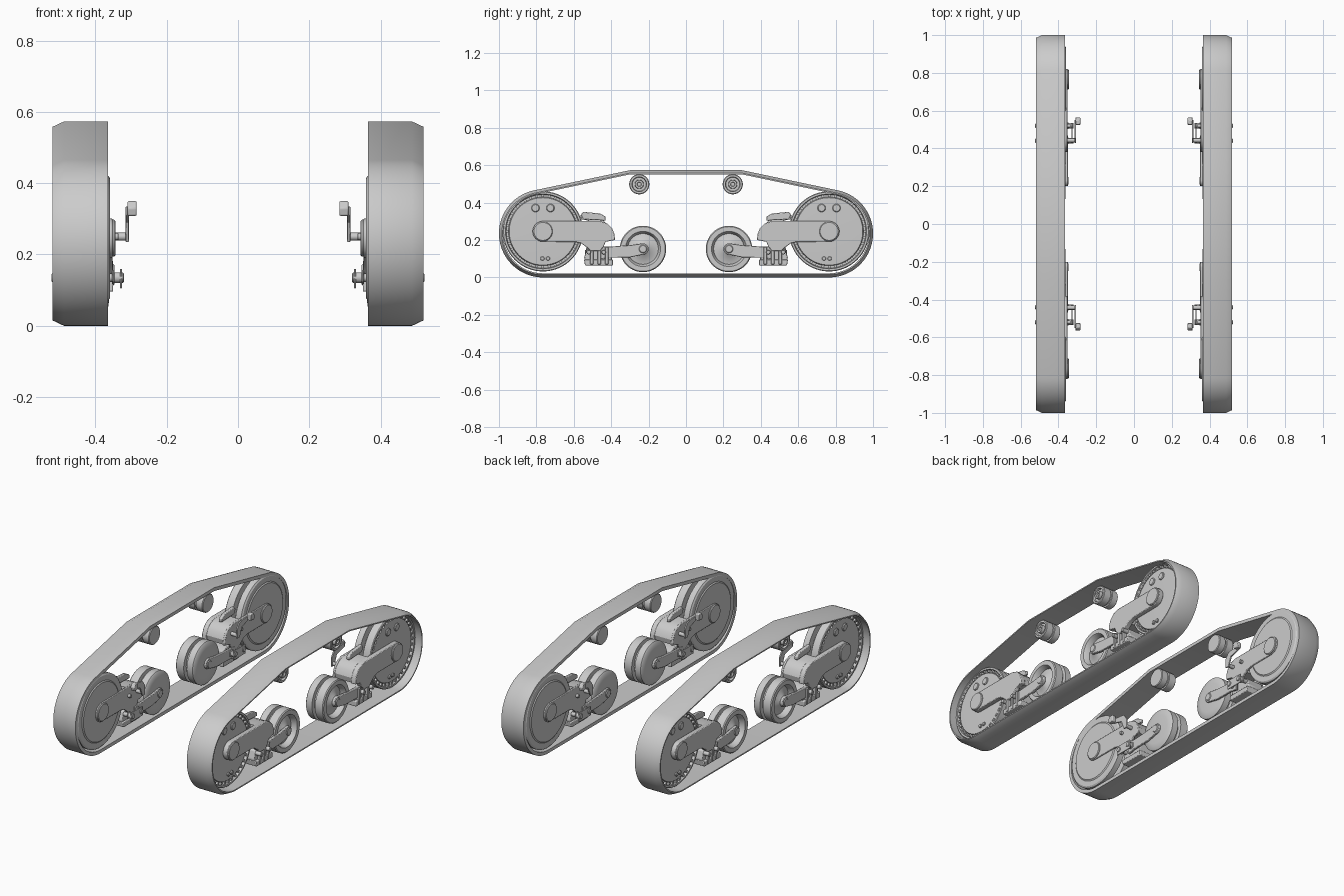
import bpy, bmesh, math
from mathutils import Vector, Matrix

cube = bpy.data.objects.get("Cube")
if cube:
    bpy.data.objects.remove(cube, do_unlink=True)

grey = bpy.data.materials.new("plain_grey")
grey.use_nodes = True
grey.diffuse_color = (0.6, 0.6, 0.6, 1)
grey.node_tree.nodes["Principled BSDF"].inputs["Base Color"].default_value = (0.6, 0.6, 0.6, 1)


def finish(name, bm, both_ends=True, bevel=0):
    """Turn a bmesh into a shaded object, mirrored to the other track and end."""
    bmesh.ops.remove_doubles(bm, verts=bm.verts, dist=0.0001)
    bmesh.ops.recalc_face_normals(bm, faces=bm.faces)
    mesh = bpy.data.meshes.new(name)
    bm.to_mesh(mesh)
    bm.free()
    mesh.materials.append(grey)
    mesh.shade_smooth()
    mesh.set_sharp_from_angle(angle=math.radians(32))
    obj = bpy.data.objects.new(name, mesh)
    bpy.context.collection.objects.link(obj)
    if bevel:
        mod = obj.modifiers.new("bevel", 'BEVEL')
        mod.width, mod.segments, mod.limit_method = bevel, 2, 'ANGLE'
    mirror = obj.modifiers.new("mirror", 'MIRROR')
    mirror.use_axis = (True, both_ends, False)
    mirror.use_mirror_merge = False
    return obj


def lathe(name, y, z, profile, steps=56):
    """Spin an (x, radius) profile about the x direction through (y, z)."""
    bm = bmesh.new()
    verts = [bm.verts.new((x, y, z + r)) for x, r in profile]
    edges = [bm.edges.new(pair) for pair in zip(verts, verts[1:])]
    bmesh.ops.spin(bm, geom=verts + edges, cent=(0, y, z), axis=(1, 0, 0),
                   angle=math.tau, steps=steps)
    return finish(name, bm)


def pin(name, y, z, r, x0, x1, steps=20):
    c = min(0.2 * r, 0.004)
    lathe(name, y, z, [(x0, 0), (x0, r - c), (x0 + c, r), (x1 - c, r), (x1, r - c), (x1, 0)], steps)


def plate(name, outline, x0, x1, bevel=0.004):
    """Extrude a (y, z) outline between two x positions."""
    bm = bmesh.new()
    face = bm.faces.new([bm.verts.new((x0, y, z)) for y, z in outline])
    out = bmesh.ops.extrude_face_region(bm, geom=[face])
    bmesh.ops.translate(bm, vec=(x1 - x0, 0, 0),
                        verts=[v for v in out["geom"] if isinstance(v, bmesh.types.BMVert)])
    return finish(name, bm, bevel=bevel)


def block(name, x, y, z, bevel=0.006):
    plate(name, [(y[0], z[0]), (y[1], z[0]), (y[1], z[1]), (y[0], z[1])], x[0], x[1], bevel)


def arc(y, z, r, start, end, n):
    angles = [math.radians(start + (end - start) * i / n) for i in range(n + 1)]
    return [(y + r * math.cos(a), z + r * math.sin(a)) for a in angles]


WY, WZ = 0.765, 0.246      # large wheel centre
RY, RZ = 0.23, 0.152       # small road wheel centre

# Continuous belt: flat bottom, round ends, raised flat top, chamfered outer edge
R = 0.235
top = Vector((0.3, 0.573))
to_top = top - Vector((WY, R))
tangent = math.degrees(math.atan2(to_top.y, to_top.x) - math.acos(R / to_top.length))
half = arc(WY, R, R, -90, tangent, 40) + [tuple(top)]
path = [Vector(p) for p in half + [(-y, z) for y, z in reversed(half)]]
section = [(0.365, 0), (0.488, 0), (0.52, 0.015), (0.52, 0.022), (0.365, 0.02)]
bm = bmesh.new()
rings = []
for i, p in enumerate(path):
    a = (p - path[i - 1]).normalized()
    b = (path[(i + 1) % len(path)] - p).normalized()
    t = (a + b).normalized()
    inward = Vector((-t.y, t.x))
    rings.append([bm.verts.new((x, *(p + inward * d))) for x, d in section])
for i, ring in enumerate(rings):
    prev = rings[i - 1]
    for j in range(len(section)):
        bm.faces.new((prev[j - 1], prev[j], ring[j], ring[j - 1]))
finish("track_belt", bm, both_ends=False)

# Large end wheel: two rims with a groove, flush inner disc, recessed outer disc
lathe("end_wheel", WY, WZ, [
    (0.359, 0), (0.359, 0.168), (0.364, 0.175), (0.364, 0.205), (0.37, 0.214),
    (0.405, 0.214), (0.405, 0.175), (0.43, 0.175), (0.43, 0.214), (0.474, 0.214),
    (0.478, 0.21), (0.478, 0.2), (0.462, 0.196), (0.462, 0.184), (0.472, 0.18),
    (0.474, 0.12), (0.474, 0)], 72)

# Ring of teeth between rim and disc
bm = bmesh.new()
for i in range(36):
    turn = (Matrix.Translation((0.467, WY, WZ)) @ Matrix.Rotation(math.tau * i / 36, 4, 'X')
            @ Matrix.Translation((0, 0, 0.19)) @ Matrix.Diagonal((0.014, 0.014, 0.014, 1)))
    bmesh.ops.create_cube(bm, size=1, matrix=turn)
finish("wheel_teeth", bm)

# Wheel bolts
for dy in (0.04, -0.04):
    pin("wheel_boss", WY + dy, WZ + 0.125, 0.022, 0.465, 0.481)
for dy in (0.015, -0.015):
    pin("wheel_bolt", WY - 0.012 + dy, WZ - 0.145, 0.011, 0.465, 0.482)

# Swing arm: inner and outer plates joined by a wide housing
arm = arc(WY, WZ, 0.055, 90, -90, 16) + [
    (0.59, 0.19), (0.56, 0.182), (0.53, 0.16), (0.51, 0.14), (0.46, 0.14), (0.44, 0.165),
    (0.43, 0.19), (0.38, 0.2), (0.382, 0.23), (0.395, 0.262), (0.42, 0.288), (0.46, 0.301)]
plate("outer_arm", arm, 0.474, 0.504)
plate("inner_arm", arm, 0.352, 0.366, 0.003)
housing = [(0.53, 0.3), (0.54, 0.24), (0.53, 0.19), (0.39, 0.2),
           (0.384, 0.23), (0.397, 0.262), (0.422, 0.286), (0.46, 0.3)]
plate("arm_housing", housing, 0.36, 0.48, 0)
pin("outer_hub", WY, WZ, 0.052, 0.5, 0.512, 32)
pin("inner_hub", WY, WZ, 0.052, 0.344, 0.36, 32)

# Small road wheel: double rim with a cupped outer face and cone hub
lathe("road_wheel", RY, RZ, [
    (0.362, 0), (0.362, 0.085), (0.367, 0.118), (0.372, 0.124), (0.41, 0.124),
    (0.41, 0.1), (0.43, 0.1), (0.43, 0.124), (0.478, 0.124), (0.483, 0.119),
    (0.483, 0.094), (0.478, 0.09), (0.45, 0.082), (0.455, 0.055), (0.475, 0.025), (0.475, 0)])

# Links from the bracket to the road wheel axle
link = arc(RY, RZ, 0.03, 90, 270, 12) + [
    (0.3, 0.107), (0.42, 0.105), (0.47, 0.095), (0.47, 0.165), (0.4, 0.165), (0.3, 0.172)]
plate("outer_link", link, 0.474, 0.492, 0.003)
plate("inner_link", link, 0.35, 0.364, 0.003)
pin("road_axle", RY, RZ, 0.022, 0.346, 0.496)

# Suspension bracket with clamp ribs and bolts
bracket = [(0.395, 0.075), (0.41, 0.064), (0.52, 0.064), (0.54, 0.085), (0.545, 0.105),
           (0.53, 0.15), (0.5, 0.165), (0.43, 0.165), (0.4, 0.15)]
plate("bracket", bracket, 0.38, 0.485, 0.005)
plate("bracket_foot", [(0.39, 0.064), (0.54, 0.064), (0.545, 0.095), (0.39, 0.095)], 0.37, 0.5)
for y in (0.415, 0.455, 0.495):
    block("bracket_rib", (0.483, 0.503), (y, y + 0.018), (0.07, 0.162), 0.003)
for y in (0.44, 0.52):
    pin("bracket_bolt", y, 0.135, 0.012, 0.335, 0.523)
    pin("bracket_nut", y, 0.135, 0.022, 0.346, 0.353, 6)
block("bracket_tab", (0.325, 0.331), (0.425, 0.535), (0.105, 0.16), 0.002)
for y in (0.44, 0.52):
    pin("tab_pin", y, 0.135, 0.015, 0.32, 0.352)

# Control lever on the inner side
lever = [(0.43, 0.235), (0.455, 0.235), (0.475, 0.29), (0.55, 0.31),
         (0.55, 0.335), (0.455, 0.325), (0.43, 0.29)]
plate("lever", lever, 0.306, 0.315, 0.002)
pin("lever_pivot", 0.443, 0.25, 0.011, 0.308, 0.37)
pin("lever_stop", 0.52, 0.25, 0.01, 0.335, 0.36)
head = [(0.525, 0.31), (0.56, 0.308), (0.565, 0.33), (0.55, 0.35), (0.525, 0.348)]
plate("lever_head", head, 0.284, 0.31, 0.004)

# Cover pad lying above the arm housing
pad = [(0.43, 0.304), (0.55, 0.31), (0.562, 0.335), (0.55, 0.35), (0.46, 0.342), (0.43, 0.325)]
plate("arm_pad", pad, 0.408, 0.428, 0.004)

# Return roller under the raised top run
lathe("return_roller", 0.25, 0.498, [
    (0.37, 0), (0.37, 0.05), (0.374, 0.054), (0.412, 0.054), (0.412, 0.045),
    (0.424, 0.045), (0.424, 0.054), (0.468, 0.054), (0.472, 0.05), (0.472, 0.04),
    (0.46, 0.037), (0.46, 0.024), (0.478, 0.022), (0.478, 0.012), (0.47, 0.01), (0.47, 0)], 40)
